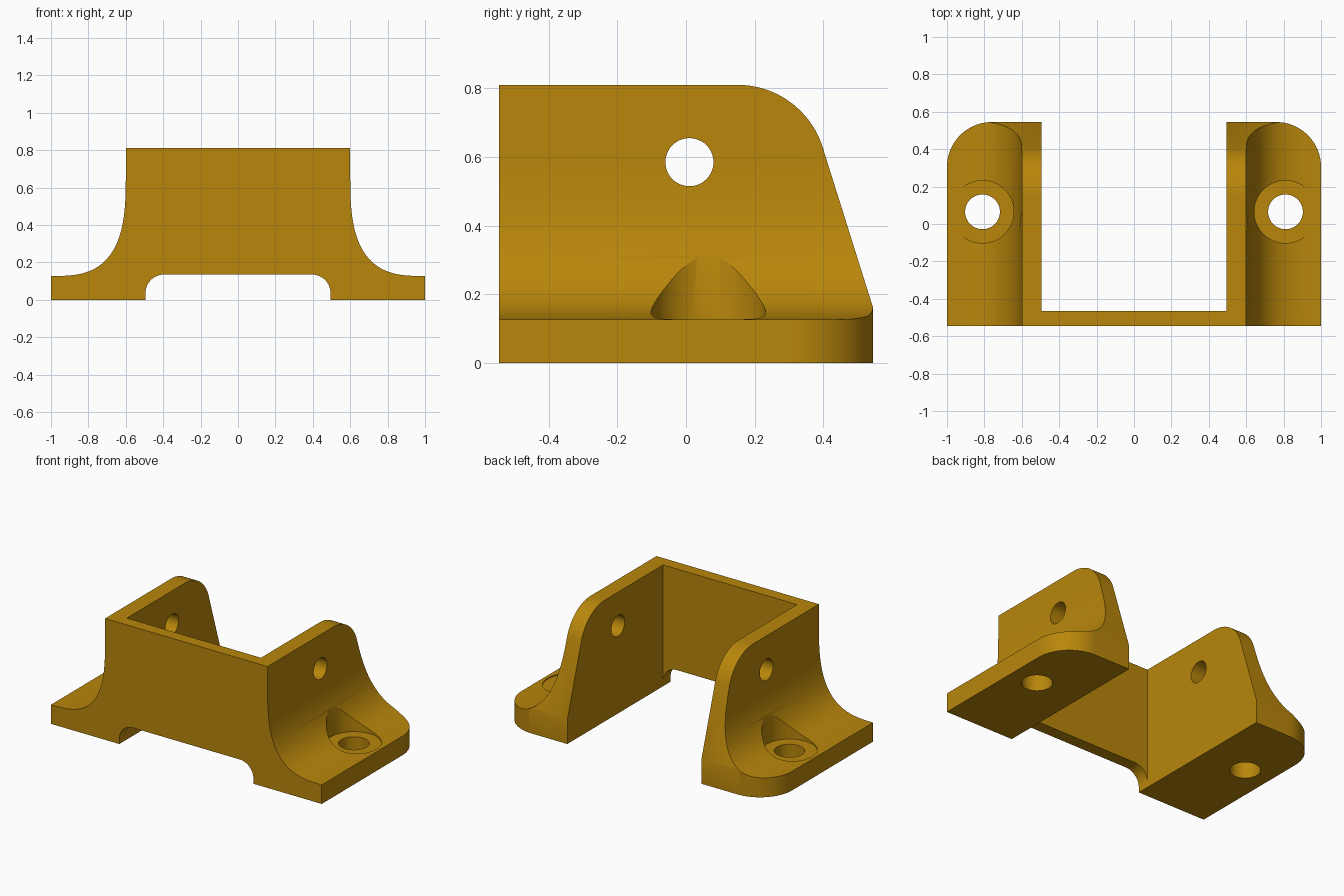
import bpy, bmesh, math
from mathutils import Matrix, Vector

if "Cube" in bpy.data.objects:
    bpy.data.objects.remove(bpy.data.objects["Cube"])

gold = bpy.data.materials.new("dark_gold")
gold.diffuse_color = (0.479, 0.238, 0.0033, 1)
gold.use_nodes = True
gold.node_tree.nodes["Principled BSDF"].inputs["Base Color"].default_value = gold.diffuse_color


def arc(cx, cy, r, a0, a1, n=20):
    return [(cx + r * math.cos(math.radians(a0 + (a1 - a0) * i / n)),
             cy + r * math.sin(math.radians(a0 + (a1 - a0) * i / n))) for i in range(n + 1)]


def prism(name, pts, axis, lo, hi):
    """Extrude a 2D outline along an axis: x uses (y, z), y uses (x, z), z uses (x, y)."""
    place = {"x": lambda a, b, d: (d, a, b),
             "y": lambda a, b, d: (a, d, b),
             "z": lambda a, b, d: (a, b, d)}[axis]
    bm = bmesh.new()
    face = bm.faces.new([bm.verts.new(place(a, b, lo)) for a, b in pts])
    ext = bmesh.ops.extrude_face_region(bm, geom=[face])
    bmesh.ops.translate(bm, vec=Vector(place(0, 0, hi - lo)),
                        verts=[v for v in ext["geom"] if isinstance(v, bmesh.types.BMVert)])
    bmesh.ops.recalc_face_normals(bm, faces=bm.faces[:])
    mesh = bpy.data.meshes.new(name)
    bm.to_mesh(mesh)
    bm.free()
    mesh.materials.append(gold)
    ob = bpy.data.objects.new(name, mesh)
    bpy.context.collection.objects.link(ob)
    return ob


def mirrored(half):
    return half + [(-x, y) for x, y in reversed(half)]


def boolean(target, cutter, op):
    mod = target.modifiers.new(op, "BOOLEAN")
    mod.operation, mod.solver, mod.object = op, "EXACT", cutter
    bpy.context.view_layer.objects.active = target
    bpy.ops.object.modifier_apply(modifier=mod.name)
    bpy.data.objects.remove(cutter)


# Front outline: arched underside, flat feet, flared sides running up the walls
arch = arc(0.395, 0.035, 0.10, 90, 0, 12)
flare = []
for i in range(41):
    a = math.pi / 2 * i / 40
    flare.append((1 - 0.4 * max(0, math.sin(a)) ** (2 / 3),
                  0.68 - 0.553 * max(0, math.cos(a)) ** (2 / 3)))
bracket = prism("bracket_body",
                mirrored(arch + [(0.495, 0), (1, 0)] + flare + [(0.6, 0.9)]),
                "y", -0.545, 0.7)

# Side outline: rounded top corner and sloping rear edge
slope_end = (0.611, -0.05)
side = [(-0.7, -0.05), slope_end] + arc(0.15, 0.55, 0.26, 17.5, 90, 28) + [(-0.7, 0.81)]
boolean(bracket, prism("side_shape", side, "x", -1.2, 1.2), "INTERSECT")

# Plan outline: rounded outer rear corners of the feet
plan = mirrored([(1.1, -0.7), (1.1, 0.305), (1.0, 0.305)] + arc(0.76, 0.305, 0.24, 0, 90, 28)[1:])
boolean(bracket, prism("plan_shape", plan, "z", -0.2, 1.1), "INTERSECT")

# Open bay between the walls
bay = [(-0.495, -0.465), (0.495, -0.465), (0.495, 0.8), (-0.495, 0.8)]
boolean(bracket, prism("bay", bay, "z", -0.2, 1.1), "DIFFERENCE")

# Pivot hole through both walls
boolean(bracket, prism("pivot_hole", arc(0.01, 0.585, 0.07, 0, 360, 48)[:-1], "x", -1.2, 1.2),
        "DIFFERENCE")

# Screw holes and their counterbores in the feet
for s in (-1, 1):
    for r, z in ((0.167, 0.121), (0.093, -0.2)):
        ring = arc(s * 0.81, 0.065, r, 0, 360, 64)[:-1]
        boolean(bracket, prism("screw_hole", ring, "z", z, 1.1), "DIFFERENCE")

bpy.ops.object.select_all(action="DESELECT")
bracket.select_set(True)
bpy.context.view_layer.objects.active = bracket
bpy.ops.object.shade_smooth_by_angle(angle=math.radians(25))
